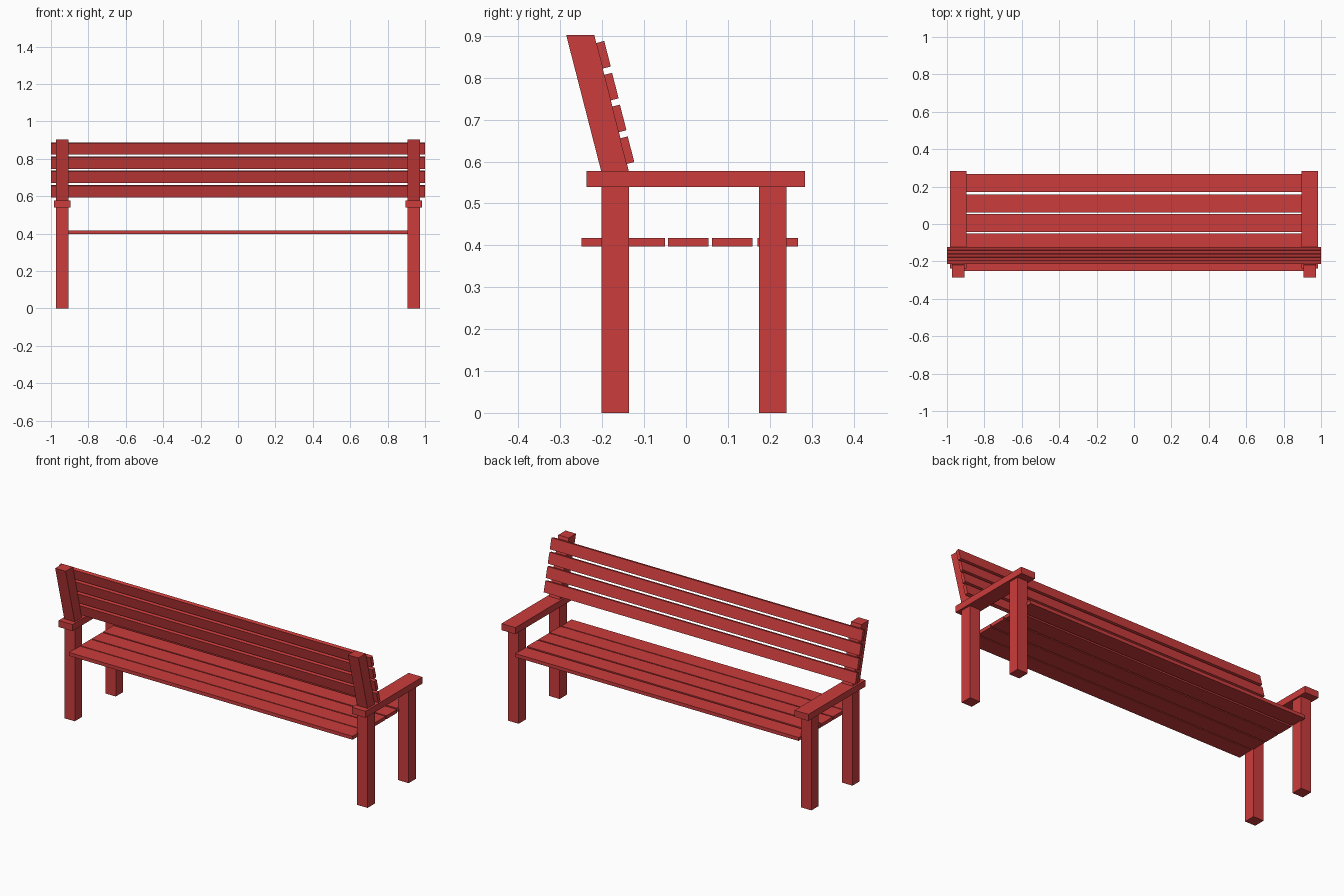
import bpy, bmesh
from math import radians

if "Cube" in bpy.data.objects:
    bpy.data.objects.remove(bpy.data.objects["Cube"])

paint = bpy.data.materials.new("red_paint")
paint.diffuse_color = (0.6, 0.045, 0.045, 1)
paint.use_nodes = True
paint.node_tree.nodes["Principled BSDF"].inputs["Base Color"].default_value = paint.diffuse_color


def prism(name, profile, x0, x1):
    """Extrude a (y, z) outline along x."""
    bm = bmesh.new()
    face = bm.faces.new([bm.verts.new((x0, y, z)) for y, z in profile])
    ext = bmesh.ops.extrude_face_region(bm, geom=[face])
    moved = [v for v in ext["geom"] if isinstance(v, bmesh.types.BMVert)]
    bmesh.ops.translate(bm, verts=moved, vec=(x1 - x0, 0, 0))
    bmesh.ops.recalc_face_normals(bm, faces=bm.faces)
    mesh = bpy.data.meshes.new(name)
    bm.to_mesh(mesh)
    bm.free()
    mesh.materials.append(paint)
    obj = bpy.data.objects.new(name, mesh)
    bpy.context.collection.objects.link(obj)
    return obj


def rect(y0, y1, z0, z1):
    return [(y0, z0), (y1, z0), (y1, z1), (y0, z1)]


LEG_X = (0.906, 0.973)
ARM_X = (0.896, 0.985)

# Legs and armrests on both sides; the back leg kinks into the leaning post
back_leg = [(-0.202, 0), (-0.136, 0), (-0.136, 0.575),
            (-0.219, 0.902), (-0.286, 0.902), (-0.202, 0.575)]
for side, s in (("left", -1), ("right", 1)):
    leg_x = sorted(s * x for x in LEG_X)
    arm_x = sorted(s * x for x in ARM_X)
    prism(f"back_leg_{side}", back_leg, *leg_x)
    prism(f"front_leg_{side}", rect(0.174, 0.240, 0, 0.545), *leg_x)
    prism(f"armrest_{side}", rect(-0.237, 0.284, 0.539, 0.577), *arm_x)

# Seat slats
for i, y in enumerate((-0.250, -0.147, -0.043, 0.062, 0.171)):
    prism(f"seat_slat_{i + 1}", rect(y, y + 0.097, 0.397, 0.417), -0.91, 0.91)

# Leaning backrest slats
for i in range(4):
    slat = prism(f"back_slat_{i + 1}", rect(-0.01, 0.01, -0.0315, 0.0315), -1, 1)
    slat.location = (0, -0.141 - 0.0187 * i, 0.627 + 0.076 * i)
    slat.rotation_euler.x = radians(14.4)
